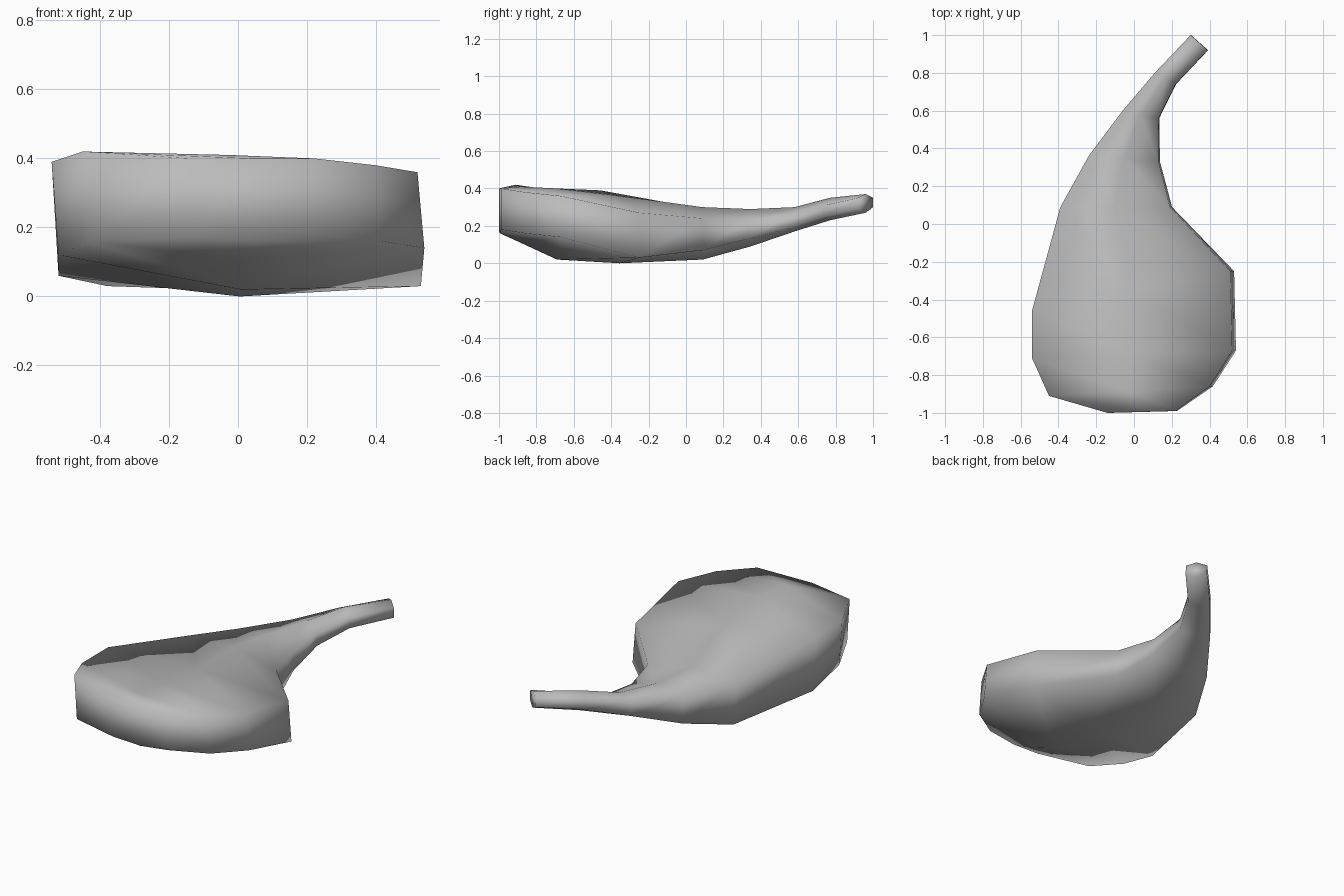
import bpy
import bmesh
from mathutils import Vector

# Remove the default cube only
cube = bpy.data.objects.get("Cube")
if cube:
    bpy.data.objects.remove(cube, do_unlink=True)

# Single plain grey material
grey = bpy.data.materials.new("soft_grey")
grey.use_nodes = True
colour = (.5, .5, .5, 1)
grey.diffuse_color = colour
shader = next(n for n in grey.node_tree.nodes if n.type == 'BSDF_PRINCIPLED')
shader.inputs["Base Color"].default_value = colour

# Stations from the narrow neck end to the broad front end:
# left edge (x, y), right edge (x, y),
# upper heights (left, middle, right), lower heights (right, middle, left)
stations = [
    ((.3, 1), (.39, .92), (.35, .37, .35), (.29, .27, .3)),
    ((.11, .8), (.22, .74), (.32, .35, .31), (.25, .23, .26)),
    ((-.06, .6), (.13, .56), (.28, .3, .26), (.19, .17, .19)),
    ((-.24, .36), (.13, .33), (.27, .29, .23), (.13, .09, .1)),
    ((-.39, .09), (.19, .09), (.29, .3, .24), (.07, .02, .03)),
    ((-.54, -.46), (.51, -.25), (.39, .36, .27), (.03, 0, .06)),
    ((-.54, -.71), (.52, -.67), (.39, .4, .36), (.14, .02, .12)),
    ((-.45, -.91), (.4, -.86), (.42, .41, .38), (.16, .11, .16)),
    ((-.14, -1), (.22, -.99), (.4, .4, .4), (.18, .16, .17)),
]


def add_ring(bm, left, right, upper, lower):
    """Six-sided section: across the top, then back along the underside."""
    start, end = Vector(left), Vector(right)
    across = end - start
    shift = Vector((.02, 0)) * min(1, across.length)
    top = [start, start.lerp(end, .5), end]
    under = [point + shift for point in reversed(top)]
    return [bm.verts.new((p.x, p.y, z))
            for p, z in zip(top + under, upper + lower)]


# Body: skin the sections together and close both ends
bm = bmesh.new()
rings = [add_ring(bm, *station) for station in stations]
for ring, following in zip(rings, rings[1:]):
    for i in range(len(ring)):
        j = (i + 1) % len(ring)
        bm.faces.new((ring[i], ring[j], following[j], following[i]))
bm.faces.new(rings[0])
bm.faces.new(rings[-1])
bmesh.ops.recalc_face_normals(bm, faces=bm.faces)

# Smooth shading over the entire surface
for face in bm.faces:
    face.smooth = True

mesh = bpy.data.meshes.new("curved_pouch")
bm.to_mesh(mesh)
bm.free()
mesh.materials.append(grey)
body = bpy.data.objects.new("curved_pouch", mesh)
bpy.context.collection.objects.link(body)
